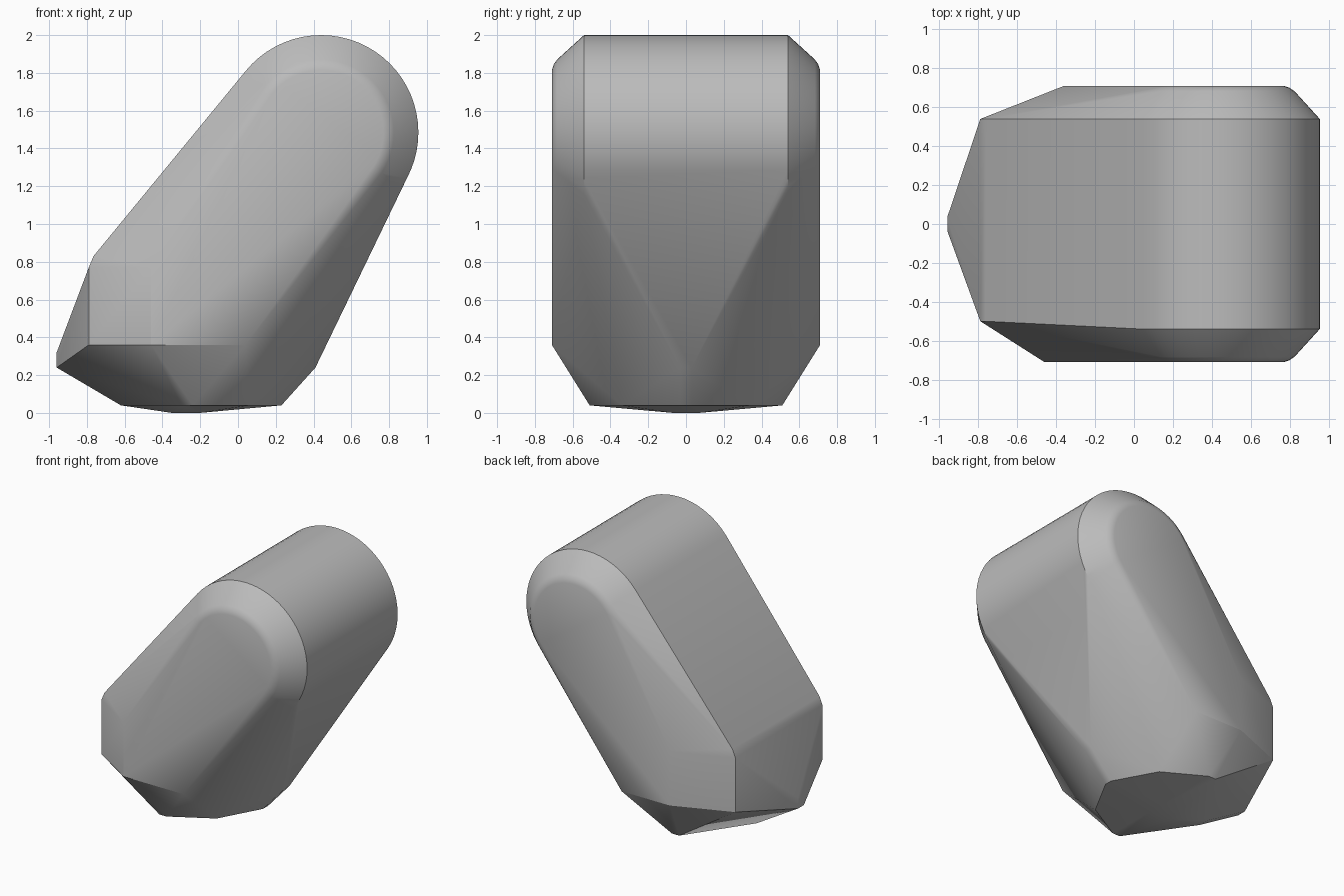
import bpy, bmesh, math

cube = bpy.data.objects.get("Cube")
if cube:
    bpy.data.objects.remove(cube, do_unlink=True)

grey = bpy.data.materials.new("stone grey")
grey.use_nodes = True
colour = (0.5, 0.5, 0.5, 1)
grey.diffuse_color = colour
grey.node_tree.nodes["Principled BSDF"].inputs["Base Color"].default_value = colour

points = []


def mirrored(x, y, z):
    points.extend([(x, y, z), (x, -y, z)])


# Rounded upper end: rings that step out from the flat side to the barrel
STEPS = 64
for radius, y in ((0.33, 0.71), (0.36, 0.70), (0.385, 0.683), (0.515, 0.54)):
    for i in range(STEPS):
        a = math.tau * i / STEPS
        mirrored(0.44 + radius * math.cos(a), y, 1.485 + radius * math.sin(a))

# Lower corners of the flat sides
mirrored(0.04, 0.71, 0.36)
for x, y in ((-0.46, -0.71), (-0.36, 0.71), (-0.79, -0.50), (-0.79, 0.54)):
    points.append((x, y, 0.36))
    points.append((x, y, 0.77))
for y in (-0.50, 0.54):
    points.append((-0.765, y, 0.83))

# Blunt nose on one end, narrow keel on the other
mirrored(-0.96, 0.035, 0.24)
mirrored(-0.96, 0.035, 0.32)
mirrored(0.41, 0.03, 0.24)

# Base outline and the slightly lower foot
for x, y in ((-0.62, 0.04), (-0.30, 0.51), (-0.24, 0.51), (0.06, 0.34), (0.23, 0.03)):
    mirrored(x, y, 0.04)
mirrored(-0.35, 0.07, 0)
mirrored(-0.20, 0.07, 0)

# Wrap the outline in one faceted skin
bm = bmesh.new()
for p in points:
    bm.verts.new(p)
hull = bmesh.ops.convex_hull(bm, input=bm.verts)
spare = {g for g in hull["geom_interior"] + hull["geom_unused"]
         if isinstance(g, bmesh.types.BMVert)}
bmesh.ops.delete(bm, geom=list(spare), context='VERTS')
bmesh.ops.dissolve_limit(bm, angle_limit=math.radians(1),
                         verts=bm.verts, edges=bm.edges)
bmesh.ops.recalc_face_normals(bm, faces=bm.faces)
mesh = bpy.data.meshes.new("faceted_block")
bm.to_mesh(mesh)
bm.free()

block = bpy.data.objects.new("faceted_block", mesh)
bpy.context.collection.objects.link(block)
mesh.materials.append(grey)
bpy.ops.object.select_all(action='DESELECT')
block.select_set(True)
bpy.context.view_layer.objects.active = block
bpy.ops.object.shade_smooth_by_angle(angle=math.radians(30))
